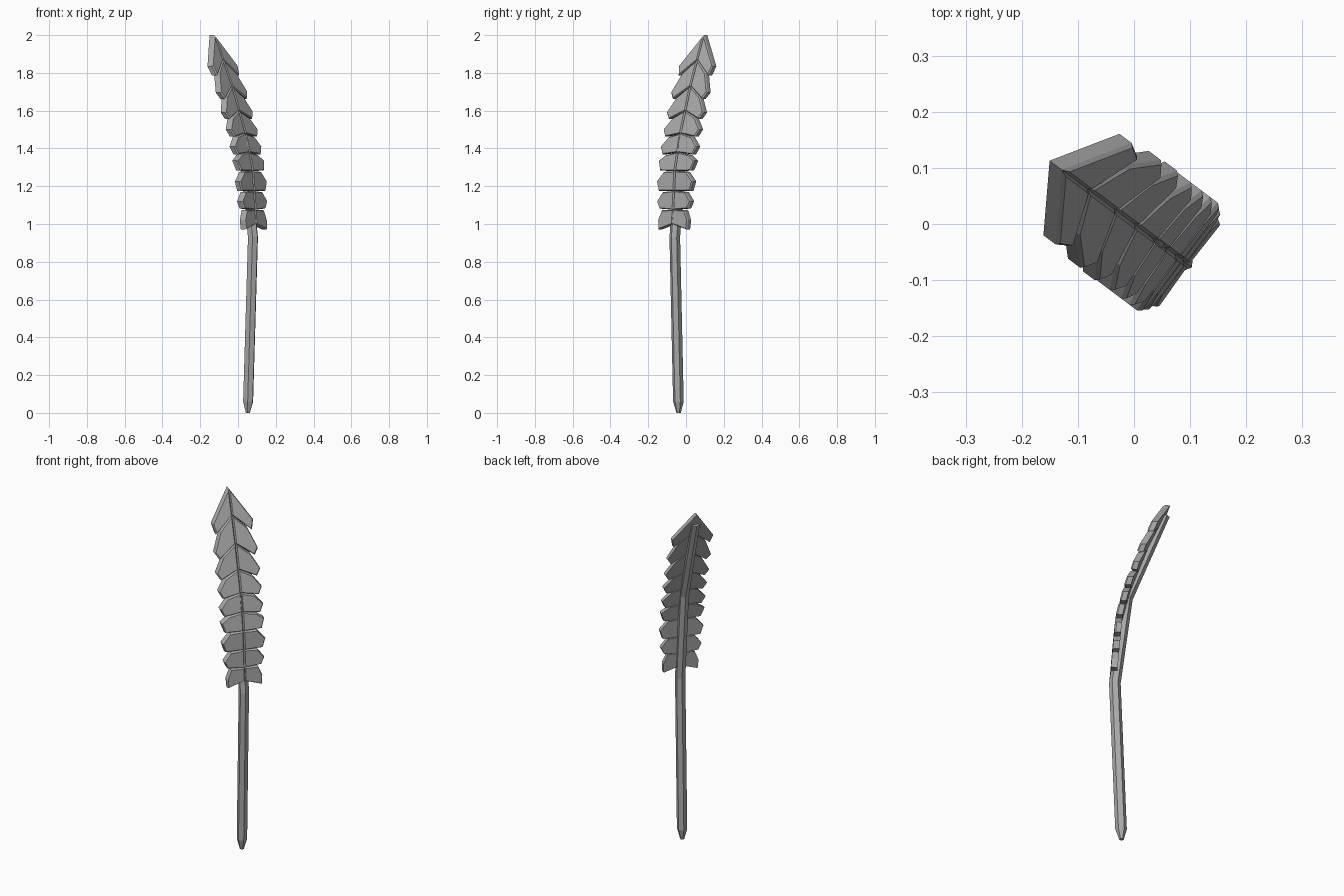
import bpy, bmesh, math
from mathutils import Vector

cube = bpy.data.objects.get("Cube")
if cube:
    bpy.data.objects.remove(cube)

grey = bpy.data.materials.new("feather_grey")
grey.use_nodes = True
grey.diffuse_color = (0.4, 0.4, 0.4, 1)
grey.node_tree.nodes["Principled BSDF"].inputs["Base Color"].default_value = (0.4, 0.4, 0.4, 1)

BEND = Vector((-0.8, 0.6, 0))   # direction the feather curves towards
SIDE = Vector((0.6, 0.8, 0))    # direction across the vane


def place(u, w, z):
    return BEND * u + SIDE * w + Vector((0, 0, z))


def loft(name, rings):
    """Closed solid through rings of equal point count."""
    bm = bmesh.new()
    loops = [[bm.verts.new(p) for p in ring] for ring in rings]
    for a, b in zip(loops, loops[1:]):
        for i in range(len(a)):
            j = (i + 1) % len(a)
            bm.faces.new((a[i], a[j], b[j], b[i]))
    bm.faces.new(loops[0])
    bm.faces.new(loops[-1])
    bmesh.ops.recalc_face_normals(bm, faces=bm.faces)
    mesh = bpy.data.meshes.new(name)
    bm.to_mesh(mesh)
    bm.free()
    mesh.materials.append(grey)
    obj = bpy.data.objects.new(name, mesh)
    bpy.context.collection.objects.link(obj)
    return obj


# Six-sided bent quill: bend offset, height, radius
quill_path = [(-0.065, 0, 0.012), (-0.067, 0.06, 0.03), (-0.099, 0.93, 0.03),
              (-0.036, 1.43, 0.029), (0.158, 1.93, 0.026)]
loft("quill", [[place(u + r * math.cos(k * math.pi / 3),
                      0.92 * r * math.sin(k * math.pi / 3), z) for k in range(6)]
               for u, z, r in quill_path])

# Front surface of the vane: height, bend offset
curve = [(0.9, -0.13), (1.0, -0.122), (1.28, -0.1), (1.46, -0.058), (1.73, 0.037), (2.0, 0.153)]


def front(z):
    for (z0, u0), (z1, u1) in zip(curve, curve[1:]):
        if z <= z1:
            break
    return u0 + (u1 - u0) * (z - z0) / (z1 - z0)


# Barbs from tip to base: top height, outer corner, lower corner
barbs = [(2.0, (0.113, 1.835), (0.1, 1.785)),
         (1.87, (0.12, 1.695), (0.098, 1.662)),
         (1.73, (0.122, 1.59), (0.1, 1.555)),
         (1.60, (0.12, 1.50), (0.1, 1.462)),
         (1.48, (0.12, 1.41), (0.1, 1.368)),
         (1.38, (0.12, 1.335), (0.102, 1.283)),
         (1.28, (0.12, 1.225), (0.104, 1.175)),
         (1.175, (0.112, 1.12), (0.094, 1.082)),
         (1.075, (0.098, 1.02), (0.094, 0.97))]
THICK, GAP, SHOULDER = 0.035, 0.006, 0.075

for n, (top, outer, lower) in enumerate(barbs):
    last = n == len(barbs) - 1
    bottom = 1.0 if last else barbs[n + 1][0]
    outline = [(0, top), outer, lower, (0, bottom)]
    if n:   # shoulder tucked under the barb above
        pw, pz = barbs[n - 1][2]
        outline.insert(1, (SHOULDER, top - GAP + (pz - top) * SHOULDER / pw))
    cw = sum(p[0] for p in outline) / len(outline)
    cz = sum(p[1] for p in outline) / len(outline)
    slope = (front(top) - front(bottom)) / (top - bottom)

    def ring(side, depth, scale):
        pts = [(cw + (w - cw) * scale, cz + (z - cz) * scale) for w, z in outline]
        return [place(front(top) + (z - top) * slope + depth, side * w, z) for w, z in pts]

    for side, label in ((1, "left"), (-1, "right")):
        loft(f"barb_{label}_{n + 1}",
             [ring(side, 0, 0.9), ring(side, 0.008, 1), ring(side, THICK, 1)])
